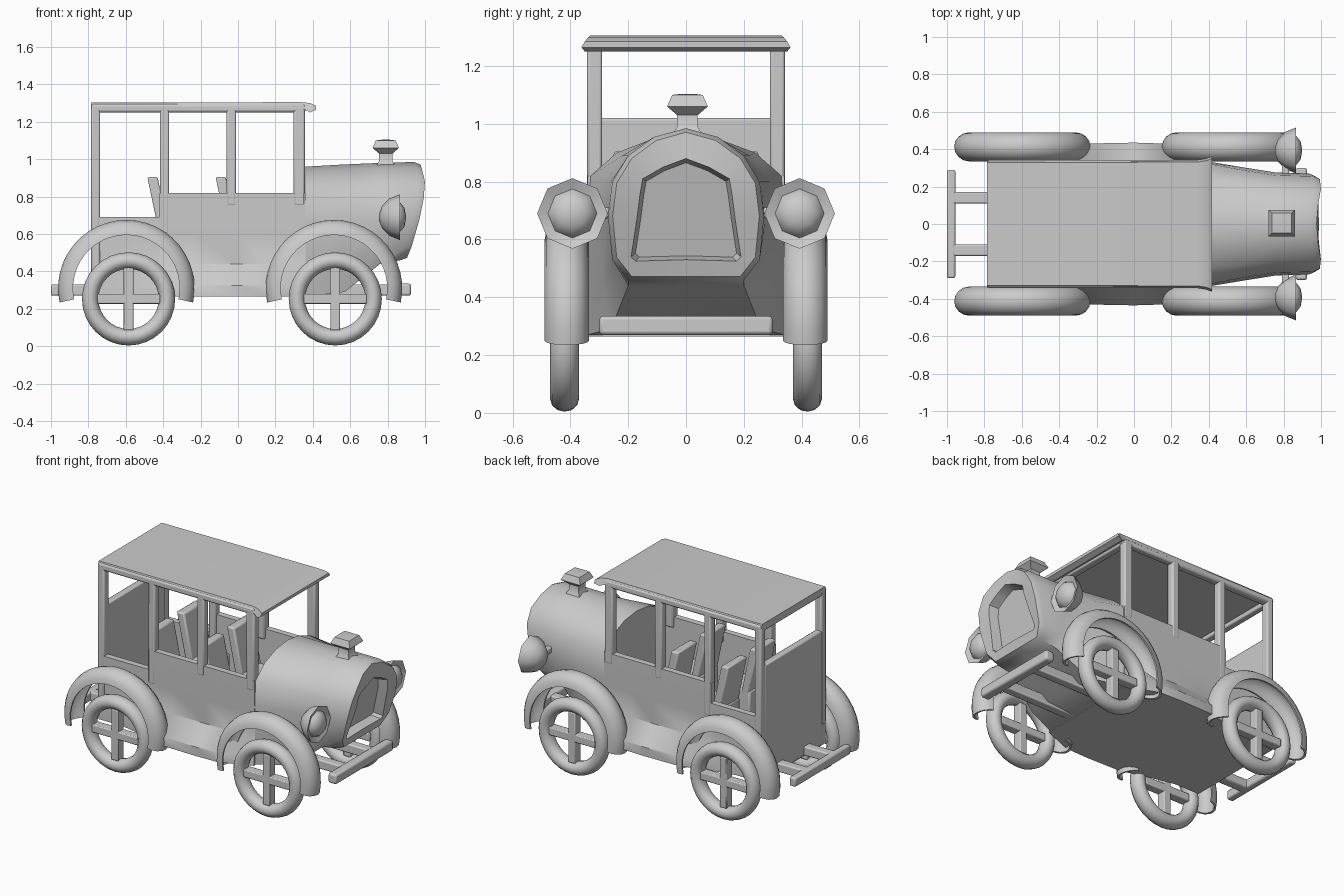
import bpy, bmesh, math
from mathutils import Vector

if "Cube" in bpy.data.objects:
    bpy.data.objects.remove(bpy.data.objects["Cube"])

grey = bpy.data.materials.new("light_grey")
grey.diffuse_color = (0.6, 0.6, 0.6, 1)
grey.use_nodes = True
grey.node_tree.nodes["Principled BSDF"].inputs["Base Color"].default_value = grey.diffuse_color


def finish(name, bm, smooth=40, bevel=0):
    bmesh.ops.recalc_face_normals(bm, faces=bm.faces)
    me = bpy.data.meshes.new(name)
    bm.to_mesh(me)
    bm.free()
    me.materials.append(grey)
    ob = bpy.data.objects.new(name, me)
    bpy.context.collection.objects.link(ob)
    if bevel:
        mod = ob.modifiers.new("bevel", 'BEVEL')
        mod.width, mod.segments = bevel, 2
    bpy.ops.object.select_all(action='DESELECT')
    ob.select_set(True)
    bpy.context.view_layer.objects.active = ob
    bpy.ops.object.shade_smooth_by_angle(angle=math.radians(smooth))
    return ob


def loft(rings, closed=False, cap=True):
    """Skin equal-length closed rings of points."""
    bm = bmesh.new()
    rows = [[bm.verts.new(p) for p in r] for r in rings]
    n = len(rows[0])
    pairs = list(zip(rows, rows[1:])) + ([(rows[-1], rows[0])] if closed else [])
    for a, b in pairs:
        for i in range(n):
            j = (i + 1) % n
            bm.faces.new((a[i], a[j], b[j], b[i]))
    if cap and not closed:
        bm.faces.new(rows[0])
        bm.faces.new(rows[-1])
    return bm


def box(name, x, y, z, bevel=0.008, lean=0):
    """Box from ranges; lean shifts the top along x."""
    rings = [[(x[0] + d, y[0], h), (x[1] + d, y[0], h), (x[1] + d, y[1], h), (x[0] + d, y[1], h)]
             for h, d in ((z[0], 0), (z[1], lean))]
    return finish(name, loft(rings), 40, bevel)


def mirrored(half):
    """Half section (first and last on the centre line) to a full ring."""
    return half + [(-y, z) for y, z in half[-2:0:-1]]


def lathe(name, profile, centre, axis, steps, smooth=60, turn=0):
    """Revolve (radius, height) points about x or z."""
    rings = []
    for r, h in profile:
        ring = []
        for k in range(steps):
            a = 2 * math.pi * k / steps + turn
            u, v = r * math.cos(a), r * math.sin(a)
            ring.append(Vector(centre) + Vector((h, u, v) if axis == 'x' else (u, v, h)))
        rings.append(ring)
    return finish(name, loft(rings), smooth)


# Wheels and fenders
def wheel(name, cx, s):
    c = Vector((cx, s * 0.42, 0.253))
    rings = []
    for k in range(32):
        a = math.tau * k / 32
        ring = []
        for m in range(12):
            b = math.tau * m / 12
            r = 0.205 + 0.044 * math.cos(b)
            ring.append(c + Vector((r * math.cos(a), 0.05 * math.sin(b), r * math.sin(a))))
        rings.append(ring)
    finish(name + "_tire", loft(rings, closed=True), 60)
    y = (c.y - 0.03, c.y + 0.03)
    box(name + "_spoke_upright", (cx - 0.026, cx + 0.026), y, (0.085, 0.42), 0.006)
    box(name + "_spoke_level", (cx - 0.168, cx + 0.168), y, (0.227, 0.279), 0.006)


def fender(name, cx, s):
    arc = [math.pi * k / 8 for k in range(9)]
    shape = [(0.0775 * math.cos(a), 0.285 + 0.08 * math.sin(a)) for a in arc]
    shape += [(0.066 * math.cos(a), 0.285 + 0.066 * math.sin(a)) for a in reversed(arc)]
    rings = []
    for k in range(25):
        t = math.radians(-12 + 204 * k / 24)
        rings.append([(cx + r * math.cos(t), s * 0.4125 + y, 0.31 + r * math.sin(t)) for y, r in shape])
    finish(name, loft(rings), 50)


for s, side in ((-1, "right"), (1, "left")):
    for wx, fx, end in ((-0.585, -0.597, "rear"), (0.52, 0.513, "front")):
        wheel(f"{end}_{side}_wheel", wx, s)
        fender(f"{end}_{side}_fender", fx, s)

# Open cabin tub, flaring to a running board between the wheels
tub = []
for x, flare, top in ((-0.78, 0.34, 0.69), (-0.6, 0.34, 0.69), (-0.42, 0.38, 0.69), (-0.419, 0.38, 0.82),
                      (-0.25, 0.43, 0.82), (0.0, 0.435, 0.82), (0.16, 0.43, 0.82), (0.36, 0.35, 0.82)):
    half = [(0, 0.265), (flare, 0.265), (flare, 0.325), (0.335, 0.44), (0.34, 0.6),
            (0.34, top), (0.3, top), (0.3, 0.42), (0, 0.42)]
    tub.append([(x, y, z) for y, z in mirrored(half)])
finish("cabin_tub", loft(tub), 35)
box("back_wall", (-0.785, -0.74), (-0.3, 0.3), (0.27, 1.02))

# Hood with a framed, recessed grille
def nose(z):
    pts = [(0.45, 0.9), (0.53, 0.93), (0.75, 0.99), (0.9, 1.0), (0.99, 0.975)]
    for (z0, x0), (z1, x1) in zip(pts, pts[1:]):
        if z <= z1:
            return x0 + (x1 - x0) * (z - z0) / (z1 - z0)
    return pts[-1][1]


cowl = [(0, .96), (.12, .945), (.24, .90), (.33, .82), (.34, .65), (.335, .45), (.34, .27), (0, .27)]
mid = [(0, .972), (.11, .95), (.22, .89), (.29, .8), (.305, .66), (.29, .45), (.26, .29), (0, .29)]
fore = [(0, .98), (.11, .955), (.2, .89), (.26, .8), (.275, .67), (.25, .53), (.2, .44), (0, .44)]
front = [(0, .985), (.11, .955), (.2, .89), (.255, .8), (.27, .68), (.255, .53), (.2, .46), (0, .46)]
mouth = [(0, .88), (.08, .85), (.15, .81), (.16, .75), (.17, .67), (.19, .54), (.175, .525), (0, .53)]
rings = [[(x, y, z) for y, z in mirrored(h)] for x, h in ((0.36, cowl), (0.57, mid), (0.76, fore))]
rings.append([(nose(z) - 0.035, y, z) for y, z in mirrored(front)])
rings.append([(nose(z), y * 0.94, 0.7 + (z - 0.7) * 0.95) for y, z in mirrored(front)])
rings.append([(nose(z) - 0.01, y, z) for y, z in mirrored(mouth)])
rings.append([(nose(z) - 0.07, y * 0.92, 0.7 + (z - 0.7) * 0.92) for y, z in mirrored(mouth)])
finish("hood", loft(rings), 45)

# Radiator cap
lathe("radiator_cap", [(0.085, 0.95), (0.05, 0.99), (0.05, 1.03), (0.1, 1.06), (0.075, 1.1), (0.03, 1.104)],
      (0.79, 0.005, 0), 'z', 4, 35, math.pi / 4)

# Headlamps: bowl, rim and domed lens
for s, side in ((-1, "right"), (1, "left")):
    lathe(f"{side}_headlamp", [(0.02, 0.755), (0.06, 0.77), (0.1, 0.81), (0.122, 0.865), (0.085, 0.85),
                               (0.075, 0.87), (0.05, 0.89), (0.015, 0.897)],
          (0, s * 0.393, 0.69), 'x', 8, 50, math.pi / 2)
    box(f"{side}_headlamp_bracket", (0.79, 0.83), sorted((s * 0.24, s * 0.33)), (0.67, 0.71))

# Chassis rails and bumpers
for s, side in ((-1, "right"), (1, "left")):
    box(f"{side}_chassis_rail", (-0.97, 0.88), sorted((s * 0.11, s * 0.17)), (0.27, 0.33))
box("front_bumper", (0.865, 0.925), (-0.3, 0.3), (0.27, 0.335), 0.012)
box("rear_bumper", (-1.0, -0.955), (-0.29, 0.29), (0.27, 0.33), 0.01)

# Roof with a flared front visor edge, side rails and posts
roof = []
for x, y, lo, hi in ((-0.785, 0.34, 1.275, 1.302), (0.34, 0.343, 1.275, 1.305),
                     (0.385, 0.35, 1.25, 1.3), (0.418, 0.362, 1.265, 1.285)):
    roof.append([(x, -y, lo), (x, y, lo), (x, y - 0.012, hi), (x, -y + 0.012, hi)])
finish("roof", loft(roof), 25)
for s, side in ((-1, "right"), (1, "left")):
    y = sorted((s * 0.29, s * 0.342))
    box(f"{side}_roof_rail", (-0.785, 0.36), y, (1.25, 1.295), 0.012)
    for name, x0, x1, z0 in (("rear", -0.785, -0.737, 0.4), ("second", -0.418, -0.368, 0.6),
                             ("third", -0.062, -0.01, 0.75), ("windscreen", 0.297, 0.357, 0.75)):
        box(f"{side}_{name}_post", (x0, x1), y, (z0, 1.29), 0.01)
box("rear_roof_rail", (-0.785, -0.74), (-0.3, 0.3), (1.25, 1.29))
box("front_roof_rail", (0.31, 0.36), (-0.3, 0.3), (1.25, 1.29))

# Two rows of paired seats
for row, x in (("rear", -0.43), ("front", -0.065)):
    for s, side in ((-1, "right"), (1, "left")):
        y = sorted((s * 0.05, s * 0.25))
        box(f"{row}_{side}_seat_cushion", (x, x + 0.2), y, (0.41, 0.62), 0.012)
        box(f"{row}_{side}_seat_back", (x + 0.02, x + 0.075), y, (0.55, 0.905), 0.01, -0.075)
